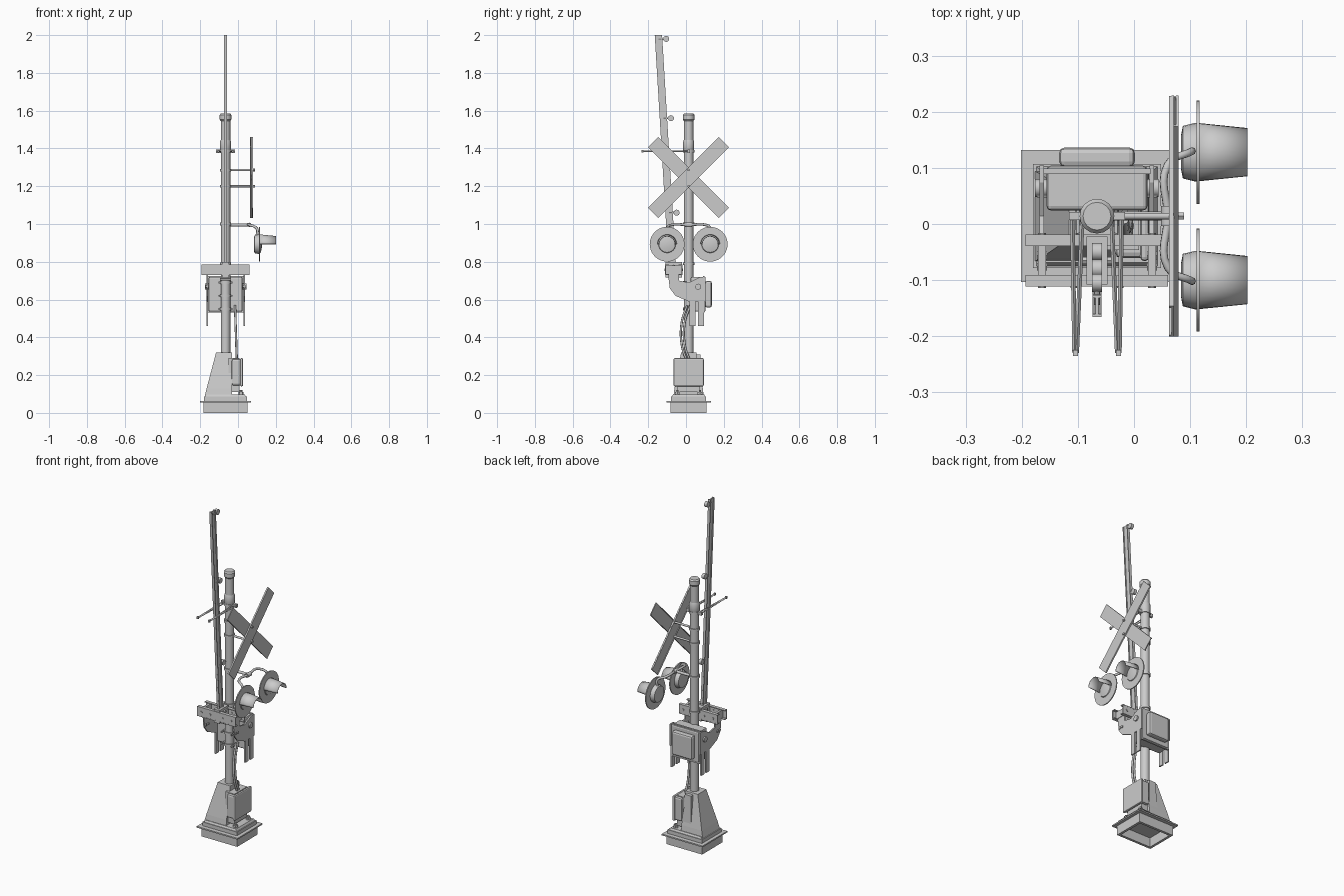
import bpy, bmesh
from math import cos, sin, pi, radians
from mathutils import Vector, Matrix

default_cube = bpy.data.objects.get("Cube")
if default_cube:
    bpy.data.objects.remove(default_cube)

grey = bpy.data.materials.new("light_grey")
grey.use_nodes = True
grey.diffuse_color = (.6, .6, .6, 1)
grey.node_tree.nodes["Principled BSDF"].inputs["Base Color"].default_value = grey.diffuse_color

X, Y, Z = Matrix.Identity(3)
SIDES = (-1, 1)
STRAIGHT = ((0, 1), (1, 1))
ROUNDED = ((0, .8), (.2, 1), (.8, 1), (1, .8))


def at(height, x=0, y=0):
    """Point given by its height and its offset from the pole axis."""
    return Vector((x - .066, y + .014, height))


def finish(name, bm, smooth=False, bevel=0):
    bmesh.ops.recalc_face_normals(bm, faces=bm.faces)
    mesh = bpy.data.meshes.new(name)
    bm.to_mesh(mesh)
    bm.free()
    mesh.materials.append(grey)
    part = bpy.data.objects.new(name, mesh)
    bpy.context.collection.objects.link(part)
    if bevel:
        modifier = part.modifiers.new("bevel", 'BEVEL')
        modifier.width, modifier.segments = bevel, 2
    if smooth:
        bpy.ops.object.select_all(action='DESELECT')
        part.select_set(True)
        bpy.context.view_layer.objects.active = part
        bpy.ops.object.shade_smooth_by_angle(angle=radians(35))
    return part


def loft(name, rings, closed=True, smooth=False, bevel=0):
    """Skin equal-length point rings; closed rings are capped."""
    bm = bmesh.new()
    loops = [[bm.verts.new(point) for point in ring] for ring in rings]
    count = len(loops[0])
    for low, high in zip(loops, loops[1:]):
        for i in range(count if closed else count - 1):
            j = (i + 1) % count
            bm.faces.new((low[i], low[j], high[j], high[i]))
    if closed:
        bm.faces.new(loops[0])
        bm.faces.new(loops[-1])
    return finish(name, bm, smooth, bevel)


def rect(centre, width, depth):
    across, along = X * width / 2, Y * depth / 2
    return [centre - across - along, centre + across - along,
            centre + across + along, centre - across + along]


def block(name, centre, size, taper=1, bevel=0):
    width, depth, height = size
    up = Z * height / 2
    return loft(name, [rect(centre - up, width, depth),
                       rect(centre + up, width * taper, depth * taper)], bevel=bevel)


def lathe(name, start, end, radius, profile=STRAIGHT, sides=16):
    """Revolve (length fraction, radius fraction) pairs from start to end."""
    axis = end - start
    turn = Z.rotation_difference(axis)
    circle = [turn @ Vector((cos(a), sin(a), 0)) * radius
              for a in (2 * pi * i / sides for i in range(sides))]
    return loft(name, [[start + axis * along + spoke * scale for spoke in circle]
                       for along, scale in profile], smooth=True)


def pin(name, centre, half, radius, sides=6):
    return lathe(name, centre - half, centre + half, radius, sides=sides)


def pipe(name, points, radius):
    curve = bpy.data.curves.new(name, 'CURVE')
    curve.dimensions = '3D'
    curve.bevel_depth, curve.bevel_resolution = radius, 2
    curve.use_fill_caps = True
    curve.resolution_u = 6
    spline = curve.splines.new('BEZIER')
    spline.bezier_points.add(len(points) - 1)
    for knot, point in zip(spline.bezier_points, points):
        knot.co = point
        knot.handle_left_type = knot.handle_right_type = 'AUTO'
    curve.materials.append(grey)
    bpy.context.collection.objects.link(bpy.data.objects.new(name, curve))


# Hollow foundation, flange, plinth and anchor bolts
for side in SIDES:
    block("foundation_end", at(.03, x=side * .11), (.015, .19, .06))
    block("foundation_wall", at(.03, y=side * .088), (.235, .015, .06))
    for end in SIDES:
        corner = at(.1, side * .082, end * .06)
        pin("anchor_nut", corner, Z * .01, .014)
        pin("anchor_bolt", corner, Z * .02, .007)
block("flange", at(.06), (.27, .235, .008))
block("plinth", at(.075), (.228, .185, .022))
block("plinth_step", at(.09), (.22, .18, .014), taper=.92)

# Tapered pedestal, upright on its left side
right = .033
loft("pedestal", [rect(at(height, (right - left) / 2), right + left, depth)
                  for height, left, depth in ((.09, .11, .16), (.13, .1, .15), (.32, .05, .08))])
block("pedestal_rib", at(.2, y=.03), (.06, .09, .22), taper=.7)

# Junction box with lid and twin cables
block("junction_bracket", at(.2, x=.045), (.06, .12, .18))
block("junction_box", at(.215, x=.06), (.055, .15, .14), bevel=.01)
block("junction_lid", at(.215, x=.085), (.016, .16, .15), bevel=.007)
for side in SIDES:
    pipe("cable", [at(.27 + .3 * t, .06 - .01 * t, side * .008 - .035 * sin(pi * t))
                   for t in (0, .3, .7, 1)], .006)

# Pole with sleeve, cap and clamps
lathe("pole", at(.29), at(1.55), .025)
lathe("pole_sleeve", at(1.38), at(1.45), .029, ROUNDED)
lathe("pole_cap", at(1.545), at(1.585), .031, ROUNDED)
for height in (.55, .62, .69, .79, 1, 1.2, 1.285, 1.385):
    pin("pole_clamp", at(height), Z * .007, .03, sides=16)
for height in (.55, .62, .69):
    for side in SIDES:
        pin("clamp_bolt", at(height, side * .034), Y * .03, .005)

# Gate mechanism housing with raised door
housing = at(.628, y=.05)
block("mechanism_housing", housing, (.18, .08, .185), bevel=.008)
block("mechanism_rim", housing + Y * .03, (.19, .01, .195))
block("mechanism_door", housing + Y * .055, (.135, .035, .14), bevel=.01)
pin("drive_shaft", housing + Z * .04, X * .11, .016, sides=16)

# Two hooked side arms with forked lower ends
hook = ((-.11, .74), (-.1, .66), (-.07, .62), (0, .59), (.09, .59),
        (.09, .72), (.06, .72), (0, .69), (-.05, .7), (-.05, .74))
for side in SIDES:
    middle = side * .098
    loft("side_arm", [[at(height, middle + face * .004, y) for y, height in hook]
                      for face in SIDES])
    for y in (.02, .065):
        block("arm_finger", at(.53, middle, y), (.008, .03, .14))
    for y in (-.09, -.07, .04):
        pin("side_arm_bolt", at(.67, middle, y), X * .009, .008)

# Channel beams joining the side arms
beams = at(.758, y=-.079)
length = .254
for side in SIDES:
    web = beams + Y * side * .043
    block("cross_beam", web, (length, .005, .057))
    for edge in SIDES:
        block("beam_lip", beams + Y * side * .036 + Z * edge * .026, (length, .02, .005))
        for x in (.04, .098):
            pin("beam_bolt", web + X * edge * x, Y * .006, .007)
    block("beam_tie", beams + X * side * .098, (.014, .085, .045))
block("arm_socket", beams, (.038, .085, .08))
for drop in (-.05, -.02, .02):
    pin("socket_pin", beams + Z * drop, X * .03, .007)


# Leaning gate arm with folded edges and warning lamps
def arm_axis(height):
    return at(height, y=-.04 - .06 * height)


foot, tip = arm_axis(.72), arm_axis(2)
loft("gate_arm", [rect(foot, .006, .04), rect(tip, .006, .036)])
for side in SIDES:
    edge = Y * side * .017
    loft("gate_arm_edge", [rect(end + edge, .016, .005) for end in (foot, tip)])
for height in (1.06, 1.56, 1.98):
    lamp = arm_axis(height) + Y * .04
    lathe("lamp_stem", arm_axis(height), lamp, .005, sides=8)
    pin("gate_lamp", lamp, X * .009, .016, sides=16)

# Fork that guides the raised arm
guide = at(1.385)
block("fork_mount", guide, (.1, .014, .02))
for side in SIDES:
    point = guide + X * side * .038 - Y * .244
    for strand in SIDES:
        root = guide + X * (side * .035 + strand * .009)
        lathe("guide_fork", root, point + X * strand * .002, .004, sides=4)
    block("fork_tip", point, (.009, .01, .014))

# Crossed boards with folded rims, held by two rods
for side in SIDES:
    place = Matrix.Translation(at(1.246, .139 + side * .004))
    turn = Matrix.Rotation(side * pi / 4, 4, 'X')
    boards = [block("cross_board", Vector(), (.005, .53, .077))]
    boards += [block("board_rim", Z * edge * .036 - X * .003, (.007, .53, .004)) for edge in SIDES]
    for board in boards:
        board.matrix_world = place @ turn
    level = at(1.243 + side * .043)
    lathe("board_rod", level, level + X * .148, .006)
    pin("board_bolt", level + X * .15, X * .005, .007)

# Signal bracket
bracket = at(.995, x=.126)
lathe("signal_arm", at(.995), bracket, .008)
pin("signal_tee", bracket, Y * .018, .012, sides=16)

# Twin signals: bent pipe, housing, target disc, lens and half hood
for side in SIDES:
    outward = Y * side * .114
    elbow = bracket + X * .04 + outward
    pipe("signal_pipe", [elbow - Z * .06, elbow - Z * .02, bracket + outward * .8, bracket], .007)
    disc = at(.893, x=.18) + outward
    lathe("signal_housing", disc - X * .03, disc, .052, ((0, .6), (.1, .9), (.8, 1), (1, 1)), sides=24)
    pin("target_disc", disc, X * .003, .092, sides=40)
    lathe("signal_lens", disc, disc + X * .012, .048, ((0, 1), (.6, .9), (1, .4)), sides=24)
    rings = []
    for t in (0, .4, 1):
        radius = .052 - .009 * t
        sweep = [pi * i / 16 for i in range(17)]
        rings.append([disc + X * .088 * t + (Y * cos(a) + Z * sin(a)) * radius for a in sweep])
    hood = loft("signal_hood", rings, closed=False, smooth=True)
    hood.modifiers.new("thickness", 'SOLIDIFY').thickness = .003
